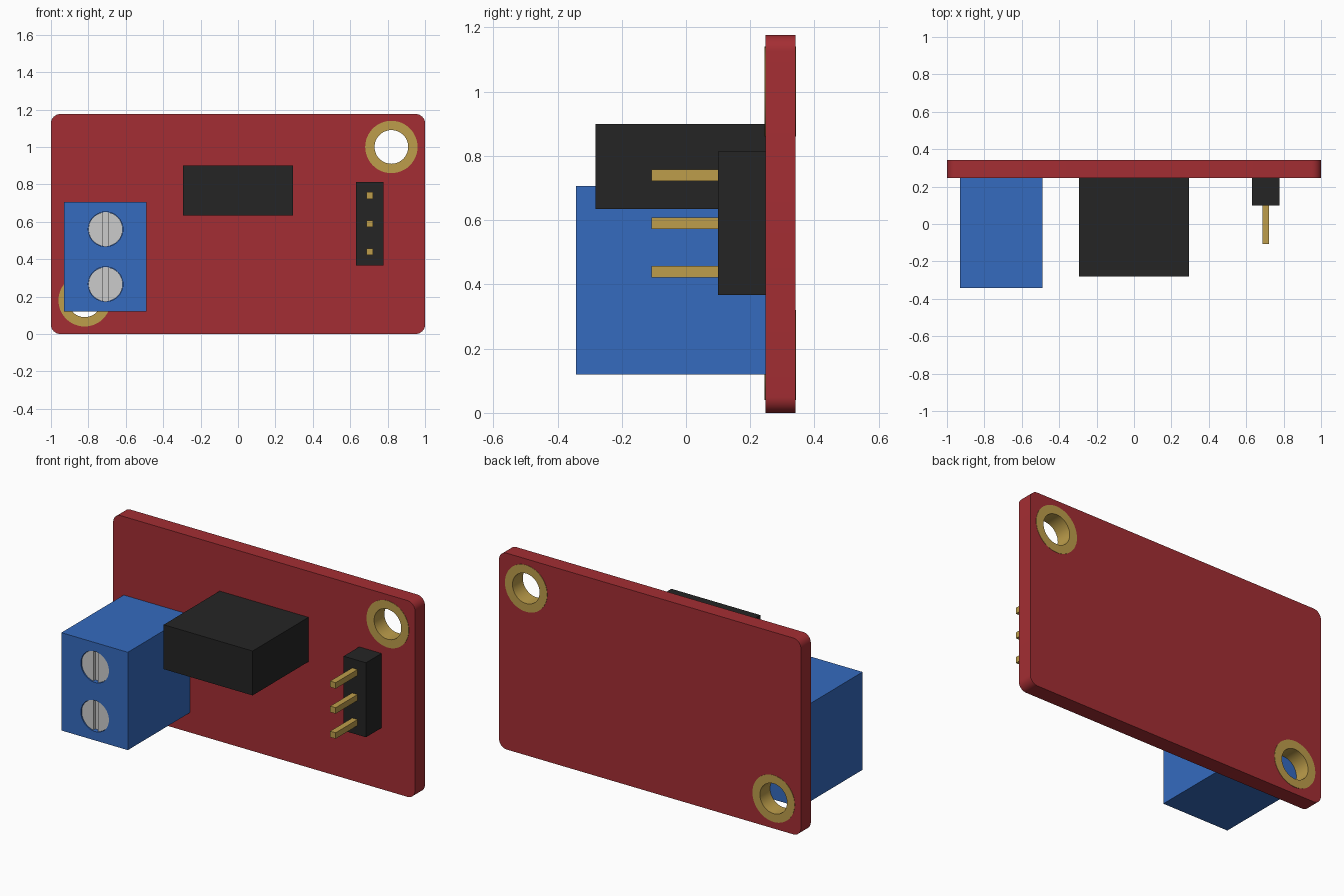
import bpy, bmesh, math
from mathutils import Matrix

if "Cube" in bpy.data.objects:
    bpy.data.objects.remove(bpy.data.objects["Cube"])


def material(name, rgb):
    m = bpy.data.materials.new(name)
    m.diffuse_color = (*rgb, 1)
    m.use_nodes = True
    m.node_tree.nodes["Principled BSDF"].inputs["Base Color"].default_value = m.diffuse_color
    return m


RED = material("board_red", (0.37, 0.027, 0.033))
BLUE = material("terminal_blue", (0.035, 0.145, 0.52))
BLACK = material("plastic_black", (0.018, 0.018, 0.018))
GOLD = material("gold", (0.51, 0.34, 0.07))


def finish(name, bm, mat=None):
    bmesh.ops.recalc_face_normals(bm, faces=bm.faces)
    me = bpy.data.meshes.new(name)
    bm.to_mesh(me)
    bm.free()
    ob = bpy.data.objects.new(name, me)
    bpy.context.collection.objects.link(ob)
    if mat:
        me.materials.append(mat)
    return ob


def smooth(ob):
    bpy.ops.object.select_all(action='DESELECT')
    ob.select_set(True)
    bpy.context.view_layer.objects.active = ob
    bpy.ops.object.shade_smooth_by_angle(angle=math.radians(30))


def box(name, x, y, z, mat=None):
    bm = bmesh.new()
    bmesh.ops.create_cube(bm, size=1)
    for v in bm.verts:
        v.co = [(lo + hi) / 2 + c * (hi - lo) for c, (lo, hi) in zip(v.co, (x, y, z))]
    return finish(name, bm, mat)


def cylinder(name, x, z, r, y0, y1, mat=None):
    bm = bmesh.new()
    place = Matrix.Translation((x, (y0 + y1) / 2, z)) @ Matrix.Rotation(math.pi / 2, 4, 'X')
    bmesh.ops.create_cone(bm, cap_ends=True, segments=48, radius1=r, radius2=r,
                          depth=y1 - y0, matrix=place)
    return finish(name, bm, mat)


def cut(ob, cutter):
    mod = ob.modifiers.new("cut", 'BOOLEAN')
    mod.operation, mod.solver, mod.object = 'DIFFERENCE', 'EXACT', cutter
    cutter.hide_render = True
    cutter.hide_set(True)


def tube(name, x, z, r_in, r_out, y0, y1, mat):
    n = 48
    bm = bmesh.new()
    rows = []
    for i in range(n):
        a = 2 * math.pi * i / n
        rows.append([bm.verts.new((x + r * math.cos(a), y, z + r * math.sin(a)))
                     for r, y in ((r_in, y0), (r_out, y0), (r_out, y1), (r_in, y1))])
    for i in range(n):
        a, b = rows[i], rows[(i + 1) % n]
        for k in range(4):
            bm.faces.new((a[k], a[(k + 1) % 4], b[(k + 1) % 4], b[k]))
    ob = finish(name, bm, mat)
    smooth(ob)


# Circuit board with rounded corners
FRONT, BACK = 0.247, 0.341
R, W, H = 0.05, 1.0, 1.176
bm = bmesh.new()
outline = []
for cx, cz, start in ((W - R, H - R, 0), (R - W, H - R, 90), (R - W, R, 180), (W - R, R, 270)):
    for i in range(9):
        a = math.radians(start + 90 * i / 8)
        outline.append(bm.verts.new((cx + R * math.cos(a), FRONT, cz + R * math.sin(a))))
face = bm.faces.new(outline)
ext = bmesh.ops.extrude_face_region(bm, geom=[face])
for v in ext["geom"]:
    if isinstance(v, bmesh.types.BMVert):
        v.co.y = BACK
board = finish("circuit_board", bm, RED)
smooth(board)

# Plated mounting holes
for i, (x, z) in enumerate(((0.82, 1.0), (-0.82, 0.18))):
    cut(board, cylinder(f"hole_cutter_{i}", x, z, 0.092, 0.1, 0.5))
    tube(f"mounting_ring_{i}", x, z, 0.09, 0.14, FRONT - 0.002, BACK + 0.002, GOLD)

# Screw terminal with two slotted screws in shallow recesses
TOP = -0.343
terminal = box("screw_terminal", (-0.93, -0.49), (TOP, FRONT), (0.12, 0.706), BLUE)
for i, z in enumerate((0.56, 0.266)):
    cut(terminal, cylinder(f"recess_cutter_{i}", -0.708, z, 0.093, TOP - 0.1, TOP + 0.03))
    screw = cylinder(f"terminal_screw_{i}", -0.708, z, 0.0915, TOP + 0.006, TOP + 0.06)
    cut(screw, box(f"slot_cutter_{i}", (-0.723, -0.693), (TOP - 0.1, TOP + 0.025), (z - 0.12, z + 0.12)))
    smooth(screw)

# Main component block
box("component_block", (-0.295, 0.294), (-0.282, FRONT), (0.634, 0.9), BLACK)

# Pin header
box("header_base", (0.63, 0.778), (0.1, FRONT), (0.367, 0.813), BLACK)
for i in range(3):
    z = 0.44 + 0.15 * i
    box(f"header_pin_{i}", (0.686, 0.722), (-0.107, 0.12), (z - 0.018, z + 0.018), GOLD)
